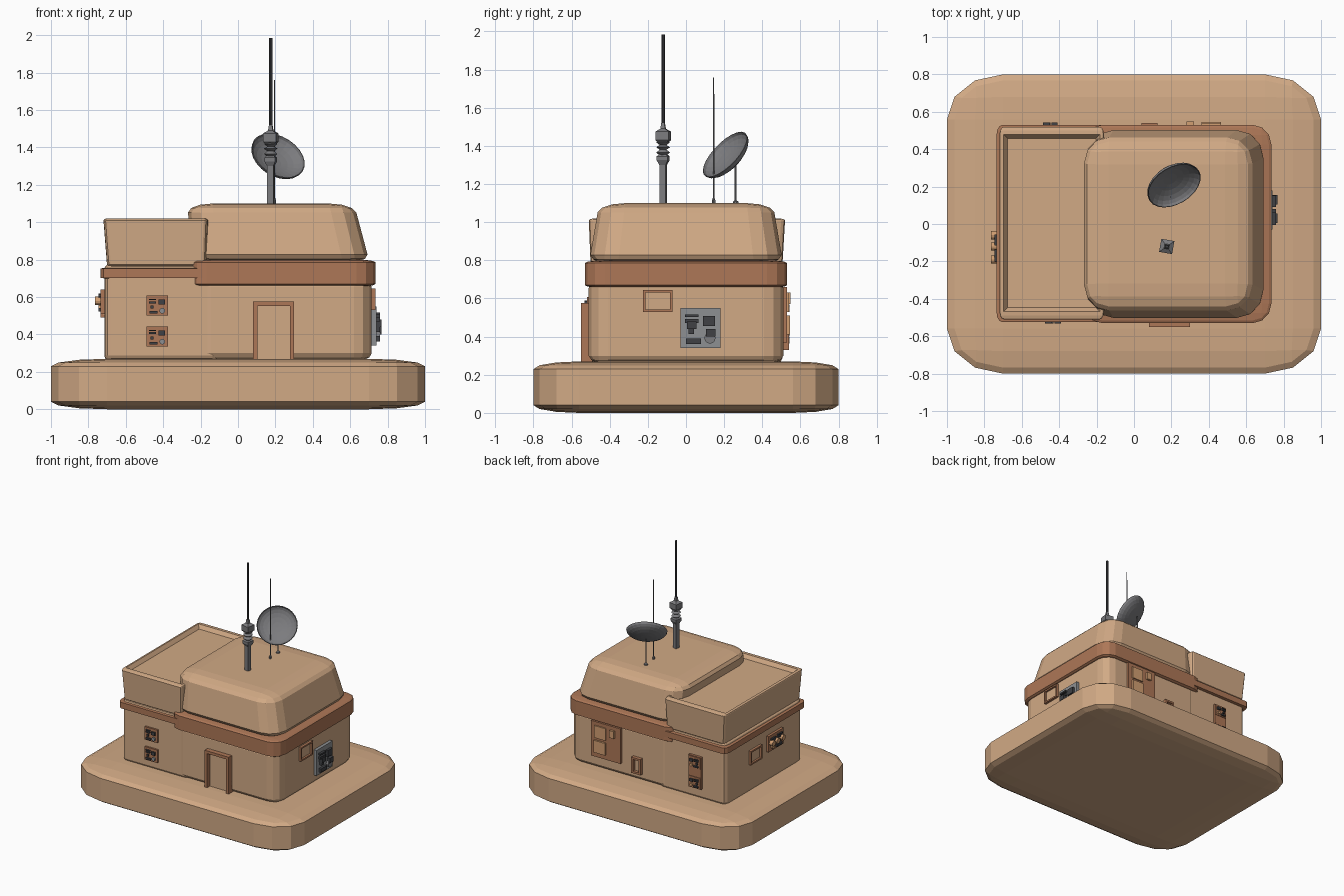
import bpy, bmesh
from math import radians
from mathutils import Matrix, Vector

cube = bpy.data.objects.get("Cube")
if cube:
    bpy.data.objects.remove(cube)


def material(name, r, g, b):
    m = bpy.data.materials.new(name)
    m.use_nodes = True
    m.diffuse_color = (r, g, b, 1)
    m.node_tree.nodes["Principled BSDF"].inputs["Base Color"].default_value = (r, g, b, 1)
    return m


TAN = material("sand plaster", .64, .4, .235)
BROWN = material("clay trim", .42, .185, .095)
AMBER = material("amber fitting", .65, .35, .17)
PALE = material("pale metal", .27, .28, .29)
GREY = material("mid grey metal", .2, .2, .21)
DARK = material("dark metal", .05, .052, .058)


def finish(name, bm, mat):
    bmesh.ops.recalc_face_normals(bm, faces=bm.faces)
    mesh = bpy.data.meshes.new(name)
    bm.to_mesh(mesh)
    bm.free()
    mesh.materials.append(mat)
    ob = bpy.data.objects.new(name, mesh)
    bpy.context.collection.objects.link(ob)
    return ob


def add_box(bm, lo, hi):
    lo, hi = Vector(lo), Vector(hi)
    m = Matrix.Translation((lo + hi) / 2) @ Matrix.Diagonal((hi - lo).to_4d())
    bmesh.ops.create_cube(bm, size=1, matrix=m)


def block(name, lo, hi, mat, bevel=.1, top=None, recess=None):
    """Rounded box; top = (x0, x1, y0, y1) of a tapered upper rim."""
    lo, hi = Vector(lo), Vector(hi)
    size = hi - lo
    bm = bmesh.new()
    bmesh.ops.create_cube(bm, size=1)
    bmesh.ops.bevel(bm, geom=bm.edges[:], offset=bevel, segments=3, profile=.5,
                    affect='EDGES')
    for v in bm.verts:
        f = v.co + Vector((.5, .5, .5))
        p = Vector([lo[i] + f[i] * size[i] for i in range(3)])
        if top:
            x = top[0] + f.x * (top[1] - top[0])
            y = top[2] + f.y * (top[3] - top[2])
            p = p.lerp(Vector((x, y, p.z)), f.z)
        v.co = p
    if recess:
        bm.normal_update()
        face = max(bm.faces, key=lambda f: f.calc_center_median().z)
        bmesh.ops.inset_region(bm, faces=[face], thickness=recess)
        bmesh.ops.translate(bm, verts=face.verts[:], vec=(0, 0, -recess))
    return finish(name, bm, mat)


# Plinth, walls, trim bands and roofs
block("base_slab", (-1, -.8, 0), (1, .8, .27), TAN, .15)
block("main_walls", (-.24, -.51, .255), (.715, .51, .7), TAN)
block("annex_walls", (-.715, -.505, .255), (-.1, .505, .78), TAN, .06)
block("main_trim", (-.27, -.53, .655), (.735, .53, .8), BROWN)
block("annex_trim", (-.735, -.525, .7), (-.1, .53, .755), BROWN, .05)
block("main_roof", (-.25, -.51, .78), (.705, .51, 1.1), TAN, .15,
      top=(-.27, .62, -.455, .455))
block("annex_roof", (-.7, -.5, .765), (-.17, .505, 1.02), TAN, .04,
      top=(-.72, -.16, -.51, .52), recess=.03)

# Wall-mounted parts: u runs along the wall, d is the distance outwards
AXES = {"front": lambda u, d, z: (u, -d, z), "back": lambda u, d, z: (u, d, z),
        "left": lambda u, d, z: (d, u, z), "right": lambda u, d, z: (-d, u, z)}


def wall_boxes(name, side, boxes, mat):
    bm = bmesh.new()
    for u0, u1, z0, z1, d0, d1 in boxes:
        a, b = AXES[side](u0, d0, z0), AXES[side](u1, d1, z1)
        add_box(bm, [min(p) for p in zip(a, b)], [max(p) for p in zip(a, b)])
    return finish(name, bm, mat)


def frame(name, side, u0, u1, z0, z1, wall, out, w=.013, sill=True):
    d = (wall - .02, out)
    bars = [(u0, u0 + w, z0, z1, *d), (u1 - w, u1, z0, z1, *d), (u0, u1, z1 - w, z1, *d)]
    if sill:
        bars.append((u0, u1, z0, z0 + w, *d))
    wall_boxes(name + "_frame", side, bars, BROWN)
    wall_boxes(name + "_pane", side, [(u0, u1, z0, z1, wall - .02, wall + .004)], TAN)


def wall_disc(name, side, u, z, r, d0, d1, mat):
    a, b = Vector(AXES[side](u, d0, z)), Vector(AXES[side](u, d1, z))
    bm = bmesh.new()
    m = Matrix.Translation((a + b) / 2) @ (b - a).to_track_quat('Z', 'Y').to_matrix().to_4x4()
    bmesh.ops.create_cone(bm, cap_ends=True, segments=12, radius1=r, radius2=r,
                          depth=(b - a).length, matrix=m)
    finish(name, bm, mat)


# Module positions inside a control panel, as fractions of its size
MODULES = [(.12, .45, .78, .84), (.12, .45, .62, .72), (.57, .87, .55, .8),
           (.2, .34, .35, .5), (.14, .52, .1, .24)]


def panel(name, side, u0, u1, z0, z1, wall, out, plate, parts, dial, bump=.012):
    wall_boxes(name + "_plate", side, [(u0, u1, z0, z1, wall - .02, out)], plate)
    w, h = u1 - u0, z1 - z0
    boxes = [(u0 + a * w, u0 + b * w, z0 + c * h, z0 + e * h, out - .01, out + bump)
             for a, b, c, e in MODULES]
    wall_boxes(name + "_modules", side, boxes, parts)
    wall_disc(name + "_dial", side, u0 + .74 * w, z0 + .25 * h, .14 * min(w, h),
              out - .01, out + bump, dial)


# Door and windows
frame("door", "front", .08, .3, .26, .575, .51, .55, w=.023, sill=False)
frame("left_window", "left", -.225, -.07, .53, .645, .715, .735)
frame("right_window", "right", .05, .2, .49, .605, .715, .735)
frame("back_window", "back", .04, .125, .33, .46, .51, .54, w=.016)

# Control panels
for i, z in enumerate((.335, .5)):
    panel(f"front_panel_{i + 1}", "front", -.49, -.375, z, z + .107, .505, .52, BROWN, DARK, PALE)
    panel(f"back_panel_{i + 1}", "back", -.5, -.395, z + .02, z + .11, .505, .53, BROWN, DARK, AMBER)
wall_boxes("back_panel_backing", "back", [(-.505, -.39, .35, .615, .48, .525)], BROWN)
panel("left_panel", "left", -.03, .18, .34, .55, .715, .74, PALE, DARK, GREY, .02)
panel("right_panel", "right", -.225, -.03, .51, .64, .715, .735, BROWN, DARK, AMBER)
for i, u in enumerate((-.19, -.12, -.06)):
    wall_disc(f"right_panel_knob_{i + 1}", "right", u, .58, .022, .72, .765, AMBER)
for i, u in enumerate((.03, .13)):
    wall_boxes(f"left_panel_plug_{i + 1}", "left",
               [(u - .025, u + .025, .44 - .04 * i, .48 - .04 * i, .73, .768)], DARK)

# Service hatch at the back
wall_boxes("back_hatch", "back", [(.23, .5, .37, .66, .49, .53)], BROWN)
wall_boxes("hatch_fittings", "back",
           [(.36, .465, .41, .51, .52, .545), (.36, .465, .53, .63, .52, .54),
            (.28, .32, .57, .63, .52, .548)], AMBER)


# Masts: stacks of (radius, height) rings
def mast(name, x, y, rings, sides, mat, turn=0):
    bm = bmesh.new()
    for (r0, z0), (r1, z1) in zip(rings, rings[1:]):
        if z1 > z0:
            m = Matrix.Translation((x, y, (z0 + z1) / 2)) @ Matrix.Rotation(radians(turn), 4, 'Z')
            bmesh.ops.create_cone(bm, cap_ends=True, segments=sides, radius1=r0, radius2=r1,
                                  depth=z1 - z0, matrix=m)
    return finish(name, bm, mat)


AX, AY = .175, -.12
mast("antenna_post", AX, AY, [(.024, 1.08), (.024, 1.3), (.042, 1.325), (.042, 1.345),
                              (.02, 1.36)], 4, GREY, 35)
mast("antenna_coils", AX, AY, [(.018, 1.35), (.036, 1.365), (.018, 1.38), (.036, 1.393),
                               (.018, 1.405), (.036, 1.418), (.018, 1.43)], 12, GREY)
mast("antenna_head", AX, AY, [(.03, 1.415), (.05, 1.43), (.05, 1.475), (.018, 1.49),
                              (.012, 1.52)], 4, GREY, 35)
mast("antenna_rod", AX, AY, [(.009, 1.48), (.009, 1.985)], 8, DARK)
mast("whip_aerial", .195, .145, [(.009, 1.09), (.009, 1.115), (.004, 1.13), (.003, 1.76)], 8, GREY)
mast("dish_stand", .185, .26, [(.016, 1.09), (.014, 1.108), (.005, 1.115), (.005, 1.31)], 10, GREY)

# Dish: a shallow bowl tilted towards the front
bm = bmesh.new()
bmesh.ops.create_uvsphere(bm, u_segments=24, v_segments=12, radius=1)
bmesh.ops.delete(bm, geom=[v for v in bm.verts if v.co.z > .01], context='VERTS')
tilt = Vector((.4, -.66, .64)).to_track_quat('Z', 'Y').to_matrix().to_4x4()
bm.transform(Matrix.Translation((.215, .205, 1.355)) @ tilt @ Matrix.Diagonal((.155, .155, .06, 1)))
dish = finish("dish", bm, GREY)
shell = dish.modifiers.new("thickness", 'SOLIDIFY')
shell.thickness = .005
